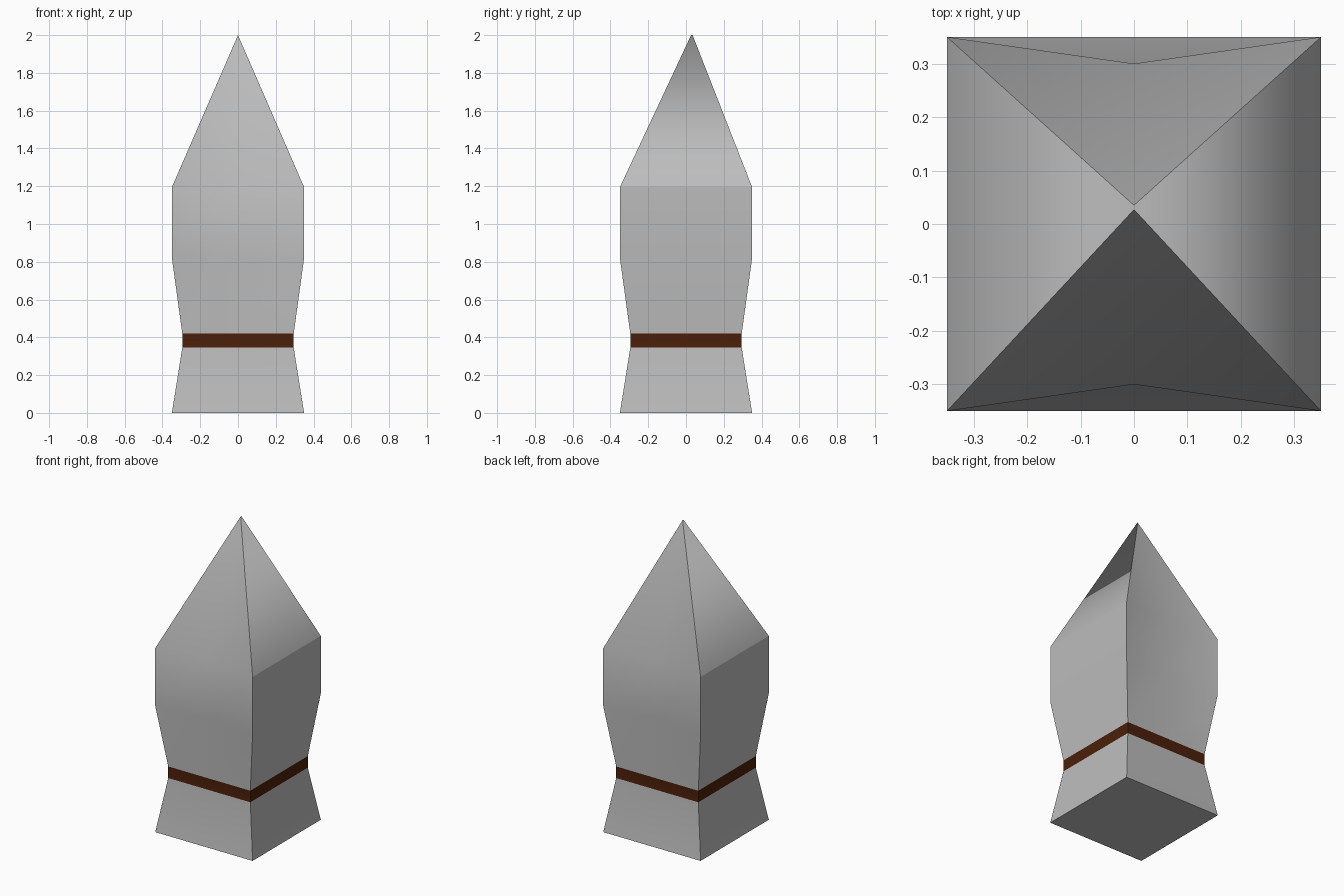
import bpy
import bmesh

cube = bpy.data.objects.get("Cube")
if cube:
    bpy.data.objects.remove(cube, do_unlink=True)


def make_material(name, rgb):
    mat = bpy.data.materials.new(name)
    mat.use_nodes = True
    color = (*rgb, 1)
    mat.diffuse_color = color
    bsdf = mat.node_tree.nodes["Principled BSDF"]
    bsdf.inputs["Base Color"].default_value = color
    bsdf.inputs["Roughness"].default_value = 0.9
    return mat


grey = make_material("stone grey", (0.51, 0.51, 0.51))
brown = make_material("binding brown", (0.07, 0.014, 0.003))

# Cross-sections from foot to shoulder: half width, height, hollow of front and back
profile = [
    (0.35, 0, 0),
    (0.295, 0.345, 0),
    (0.295, 0.42, 0),
    (0.35, 0.82, 0.05),
    (0.35, 1.195, 0.05),
]
band_section = 1

# Square outline with a middle point on the front and the back
outline = [(-1, -1), (0, -1), (1, -1), (1, 1), (0, 1), (-1, 1)]
bm = bmesh.new()
rings = []
for width, height, hollow in profile:
    rings.append([
        bm.verts.new((x * width, y * (width - (hollow if x == 0 else 0)), height))
        for x, y in outline
    ])

# Foot and walls
bm.faces.new(reversed(rings[0]))
for section, (low, high) in enumerate(zip(rings, rings[1:])):
    for i in range(len(outline)):
        j = (i + 1) % len(outline)
        face = bm.faces.new((low[i], low[j], high[j], high[i]))
        face.material_index = int(section == band_section)

# Pointed tip with a very short ridge
front = bm.verts.new((0, 0.027, 2))
back = bm.verts.new((0, 0.035, 2))
a, b, c, d, e, f = rings[-1]
for verts in ((a, b, front), (b, c, front), (c, d, back, front),
              (d, e, back), (e, f, back), (f, a, front, back)):
    bm.faces.new(verts)

# Smooth front and back, creased corners, side shoulders and foot
bm.normal_update()
for face in bm.faces:
    face.smooth = True
for edge in bm.edges:
    p, q = edge.verts
    ridge = {p, q} == {front, back}
    side_shoulder = {p, q} in ({c, d}, {f, a})
    corner = edge.calc_face_angle(0) > 0.9
    edge.smooth = ridge or not (corner or side_shoulder)

mesh = bpy.data.meshes.new("pointed_post")
bm.to_mesh(mesh)
bm.free()
mesh.materials.append(grey)
mesh.materials.append(brown)
post = bpy.data.objects.new("pointed_post", mesh)
bpy.context.collection.objects.link(post)
